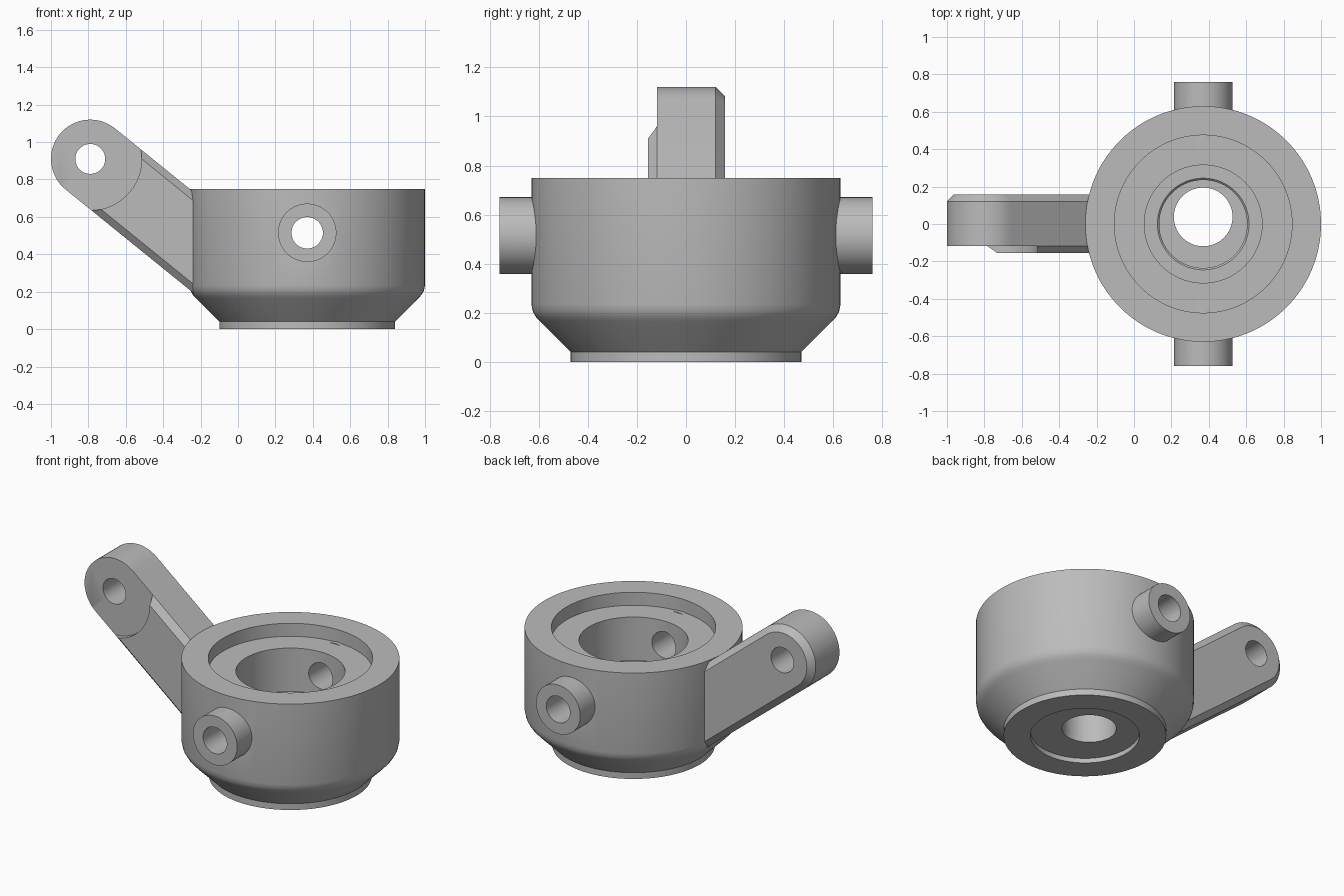
import bpy, bmesh, math
from mathutils import Matrix, Vector

if "Cube" in bpy.data.objects:
    bpy.data.objects.remove(bpy.data.objects["Cube"])

grey = bpy.data.materials.new("plain grey")
grey.use_nodes = True
grey.diffuse_color = (0.5, 0.5, 0.5, 1)
grey.node_tree.nodes["Principled BSDF"].inputs["Base Color"].default_value = (0.5, 0.5, 0.5, 1)

CX = 0.37          # axis of the round housing
PIN_Z = 0.515      # height of the side pins
EYE = Vector((-0.79, 0, 0.91))


def finish(bm, name):
    bmesh.ops.recalc_face_normals(bm, faces=bm.faces)
    mesh = bpy.data.meshes.new(name)
    bm.to_mesh(mesh)
    bm.free()
    mesh.materials.append(grey)
    obj = bpy.data.objects.new(name, mesh)
    bpy.context.collection.objects.link(obj)
    return obj


def cylinder(name, radius, start, end, segments=64):
    start, end = Vector(start), Vector(end)
    axis = end - start
    turn = axis.to_track_quat("Z", "Y").to_matrix().to_4x4()
    bm = bmesh.new()
    bmesh.ops.create_cone(bm, cap_ends=True, segments=segments, radius1=radius, radius2=radius,
                          depth=axis.length, matrix=Matrix.Translation((start + end) / 2) @ turn)
    return finish(bm, name)


def revolve(name, profile, segments=128):
    bm = bmesh.new()
    verts = [bm.verts.new((CX + r, 0, z)) for r, z in profile]
    edges = [bm.edges.new(pair) for pair in zip(verts, verts[1:])]
    bmesh.ops.spin(bm, geom=verts + edges, cent=(CX, 0, 0), axis=(0, 0, 1),
                   angle=math.tau, steps=segments)
    bmesh.ops.remove_doubles(bm, verts=bm.verts, dist=1e-4)
    return finish(bm, name)


def combine(obj, tool, operation):
    mod = obj.modifiers.new("combine", "BOOLEAN")
    mod.object, mod.operation, mod.solver = tool, operation, "EXACT"
    bpy.context.view_layer.update()
    result = bpy.data.meshes.new_from_object(obj.evaluated_get(bpy.context.evaluated_depsgraph_get()))
    obj.modifiers.clear()
    obj.data = result
    bpy.data.objects.remove(tool)


def smooth(obj):
    bpy.ops.object.select_all(action="DESELECT")
    obj.select_set(True)
    bpy.context.view_layer.objects.active = obj
    bpy.ops.object.shade_smooth_by_angle(angle=math.radians(30))


# Housing: stepped cup with a tapered, rounded base
housing = revolve("housing", [
    (0, 0.03), (0.315, 0.03), (0.315, 0), (0.47, 0), (0.47, 0.04),
    (0.595, 0.165), (0.612, 0.184), (0.624, 0.205), (0.63, 0.235), (0.63, 0.75),
    (0.475, 0.75), (0.475, 0.667), (0.315, 0.667), (0.315, 0.39),
    (0.245, 0.39), (0.235, 0.38), (0.235, 0.25), (0, 0.25)])

# Side pins, front and back, with a cross bore
for side in (-1, 1):
    pin = cylinder("pin", 0.156, (CX, side * 0.45, PIN_Z), (CX, side * 0.76, PIN_Z))
    combine(housing, pin, "UNION")
for side in (-1, 1):
    bore = cylinder("pin_bore", 0.084, (CX, side * 0.15, PIN_Z), (CX, side * 0.9, PIN_Z), 48)
    combine(housing, bore, "DIFFERENCE")

# Offset drain hole in the floor
combine(housing, cylinder("floor_hole", 0.157, (CX, 0.038, -0.1), (CX, 0.038, 0.35)), "DIFFERENCE")
smooth(housing)

# Arm: rounded end, straight sides running down into the housing, chamfered rims
slope = math.radians(39)
radius, end_x = 0.21, -0.16
outline = []
for i in range(33):
    a = math.pi / 2 - slope + math.pi * i / 32
    outline.append((EYE.x + radius * math.cos(a), EYE.z + radius * math.sin(a)))
for x, z in (outline[-1], outline[0]):
    outline.append((end_x, z - (end_x - x) * math.tan(slope)))

bm = bmesh.new()
cap = bm.faces.new([bm.verts.new((x, -0.155, z)) for x, z in outline])
out = bmesh.ops.extrude_face_region(bm, geom=[cap], use_keep_orig=True)
bmesh.ops.translate(bm, verts=[g for g in out["geom"] if isinstance(g, bmesh.types.BMVert)],
                    vec=(0, 0.313, 0))
bmesh.ops.recalc_face_normals(bm, faces=bm.faces)
rims = [e for e in bm.edges if abs(e.verts[0].co.y - e.verts[1].co.y) < 1e-5]
bmesh.ops.bevel(bm, geom=rims, offset=0.037, offset_type="OFFSET", segments=1, affect="EDGES")
arm = finish(bm, "arm")

# Flat seat around the eye on the front, then the eye hole
seat = cylinder("eye_seat", 0.275, EYE + Vector((0, -0.3, 0)), EYE + Vector((0, -0.118, 0)), 96)
combine(arm, seat, "DIFFERENCE")
eye_hole = cylinder("eye_hole", 0.08, EYE + Vector((0, -0.4, 0)), EYE + Vector((0, 0.4, 0)), 48)
combine(arm, eye_hole, "DIFFERENCE")
smooth(arm)
